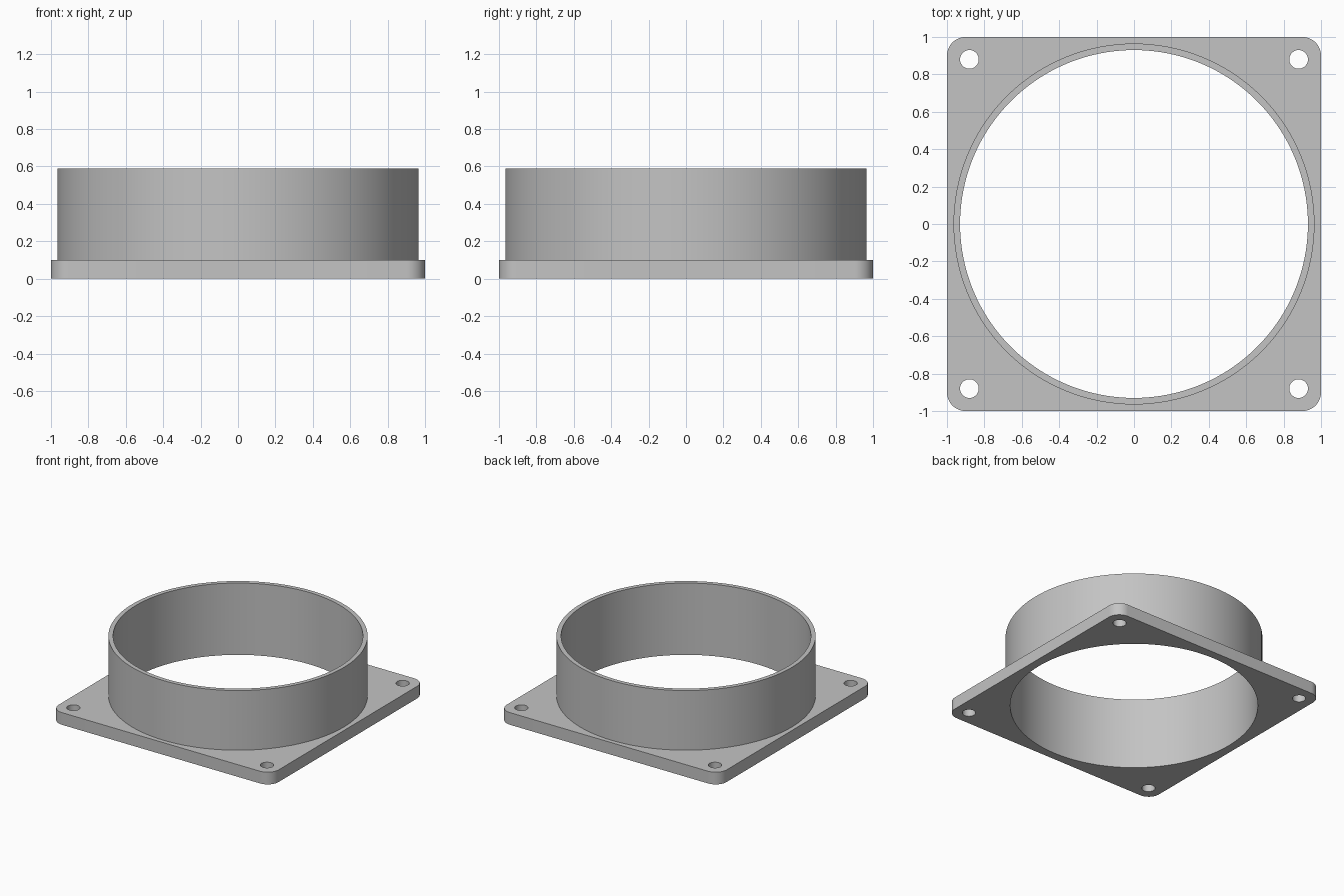
import bpy, bmesh
from math import cos, sin, pi, radians

cube = bpy.data.objects.get("Cube")
if cube:
    bpy.data.objects.remove(cube)

PLATE_H, TOP = 0.10, 0.59
BORE, OUTER = 0.93, 0.965
CORNER, HOLE_R, HOLE_AT = 0.10, 0.05, 0.88

grey = bpy.data.materials.new("grey plastic")
grey.use_nodes = True
colour = (0.55, 0.55, 0.55, 1)
grey.diffuse_color = colour
grey.node_tree.nodes["Principled BSDF"].inputs["Base Color"].default_value = colour


def arc(cx, cy, r, start, sweep, n):
    return [(cx + r * cos(start + sweep * i / n), cy + r * sin(start + sweep * i / n))
            for i in range(n)]


def circle(r, n, cx=0, cy=0):
    return arc(cx, cy, r, 0, 2 * pi, n)


def rounded_square(half, r, n=12):
    points = []
    for k, (sx, sy) in enumerate([(1, 1), (-1, 1), (-1, -1), (1, -1)]):
        c = half - r
        # n + 1 points, so each quarter ends on the straight side
        points += arc(sx * c, sy * c, r, k * pi / 2, pi / 2 * (n + 1) / n, n + 1)
    return points


def extruded(name, outlines, z0, z1):
    """Solid from an outer outline with hole outlines inside it."""
    curve = bpy.data.curves.new(name + "_profile", 'CURVE')
    curve.dimensions = '2D'
    curve.fill_mode = 'BOTH'
    curve.extrude = (z1 - z0) / 2
    for points in outlines:
        spline = curve.splines.new('POLY')
        spline.points.add(len(points) - 1)
        for p, (x, y) in zip(spline.points, points):
            p.co = (x, y, 0, 1)
        spline.use_cyclic_u = True
    temp = bpy.data.objects.new(name + "_profile", curve)
    bpy.context.collection.objects.link(temp)
    bpy.context.view_layer.update()
    mesh = bpy.data.meshes.new_from_object(
        temp.evaluated_get(bpy.context.evaluated_depsgraph_get()))
    bpy.data.objects.remove(temp)
    bpy.data.curves.remove(curve)

    # Weld caps to walls and stand the part at its height
    bm = bmesh.new()
    bm.from_mesh(mesh)
    bmesh.ops.remove_doubles(bm, verts=bm.verts, dist=1e-4)
    bmesh.ops.recalc_face_normals(bm, faces=bm.faces)
    bmesh.ops.translate(bm, verts=bm.verts, vec=(0, 0, (z0 + z1) / 2))
    bm.to_mesh(mesh)
    bm.free()
    mesh.name = name
    mesh.materials.clear()
    mesh.materials.append(grey)

    obj = bpy.data.objects.new(name, mesh)
    bpy.context.collection.objects.link(obj)
    bpy.ops.object.select_all(action='DESELECT')
    obj.select_set(True)
    bpy.context.view_layer.objects.active = obj
    bpy.ops.object.shade_smooth_by_angle(angle=radians(30))
    return obj


# Square flange with the bore and four screw holes
screw_holes = [circle(HOLE_R, 32, sx * HOLE_AT, sy * HOLE_AT)
               for sx in (-1, 1) for sy in (-1, 1)]
extruded("mounting_flange",
         [rounded_square(1, CORNER), circle(BORE, 128)] + screw_holes, 0, PLATE_H)

# Round collar standing on the flange
extruded("duct_collar", [circle(OUTER, 128), circle(BORE, 128)], PLATE_H, TOP)
